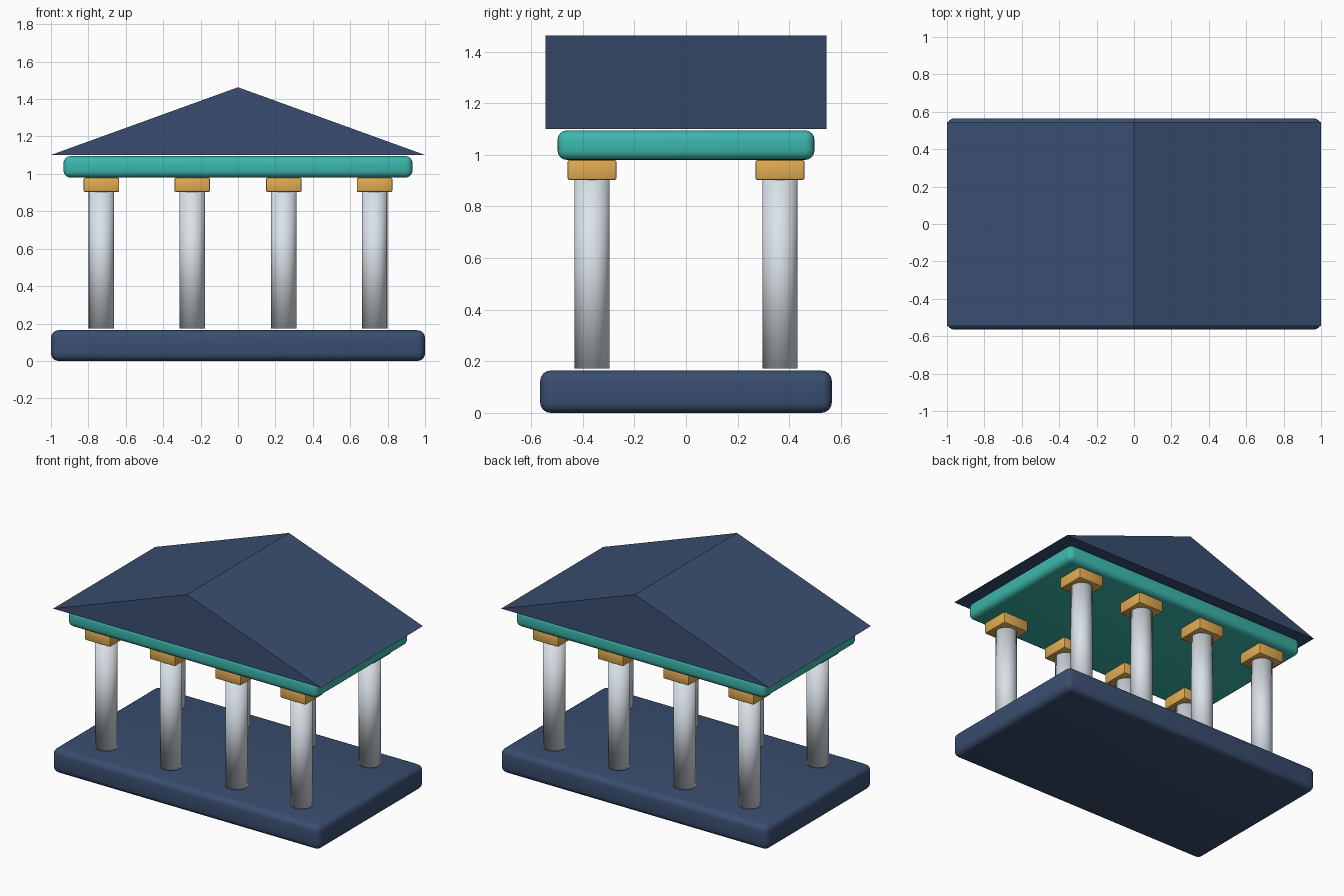
import bpy
import bmesh
from math import radians

if "Cube" in bpy.data.objects:
    bpy.data.objects.remove(bpy.data.objects["Cube"])


def material(name, rgb):
    m = bpy.data.materials.new(name)
    m.diffuse_color = (*rgb, 1)
    m.use_nodes = True
    m.node_tree.nodes["Principled BSDF"].inputs["Base Color"].default_value = m.diffuse_color
    return m


navy = material("navy", (0.042, 0.076, 0.162))
teal = material("teal", (0.045, 0.47, 0.41))
gold = material("gold", (0.75, 0.41, 0.085))
pale = material("pale_stone", (0.70, 0.76, 0.81))


def block(name, x, y, half, z0, z1, mat, bevel, segments):
    """Box with rounded edges, given half sizes and a height range."""
    bpy.ops.mesh.primitive_cube_add(size=2, location=(x, y, (z0 + z1) / 2))
    ob = bpy.context.object
    ob.name = name
    ob.scale = (half[0], half[1], (z1 - z0) / 2)
    bpy.ops.object.transform_apply(location=False, rotation=False, scale=True)
    mod = ob.modifiers.new("rounded_edges", 'BEVEL')
    mod.width, mod.segments = bevel, segments
    bpy.ops.object.modifier_apply(modifier=mod.name)
    bpy.ops.object.shade_smooth_by_angle(angle=radians(35))
    ob.data.materials.append(mat)
    return ob


# Base slab and beam
block("base", 0, 0, (1.0, 0.565), 0, 0.164, navy, 0.04, 4)
block("beam", 0, 0, (0.933, 0.498), 0.98, 1.095, teal, 0.037, 4)

# Two rows of columns with square capitals
for row, y in (("front", -0.364), ("back", 0.364)):
    for i, x in enumerate((-0.73, -0.245, 0.245, 0.73), 1):
        bpy.ops.mesh.primitive_cylinder_add(
            vertices=32, radius=0.068, depth=0.732, location=(x, y, 0.538))
        col = bpy.context.object
        col.name = f"{row}_column_{i}"
        bpy.ops.object.shade_smooth()
        col.data.materials.append(pale)
        block(f"{row}_capital_{i}", x, y, (0.095, 0.095),
              0.903, 0.98, gold, 0.008, 2)

# Gabled roof: triangle profile extruded front to back
bm = bmesh.new()
tri = bm.faces.new([bm.verts.new((x, -0.545, z))
                    for x, z in ((-1, 1.101), (1, 1.101), (0, 1.463))])
ext = bmesh.ops.extrude_face_region(bm, geom=[tri], use_keep_orig=True)
bmesh.ops.translate(bm, vec=(0, 1.09, 0), verts=[
    v for v in ext["geom"] if isinstance(v, bmesh.types.BMVert)])
bmesh.ops.recalc_face_normals(bm, faces=bm.faces)
mesh = bpy.data.meshes.new("roof")
bm.to_mesh(mesh)
bm.free()
mesh.materials.append(navy)
bpy.context.collection.objects.link(bpy.data.objects.new("roof", mesh))
